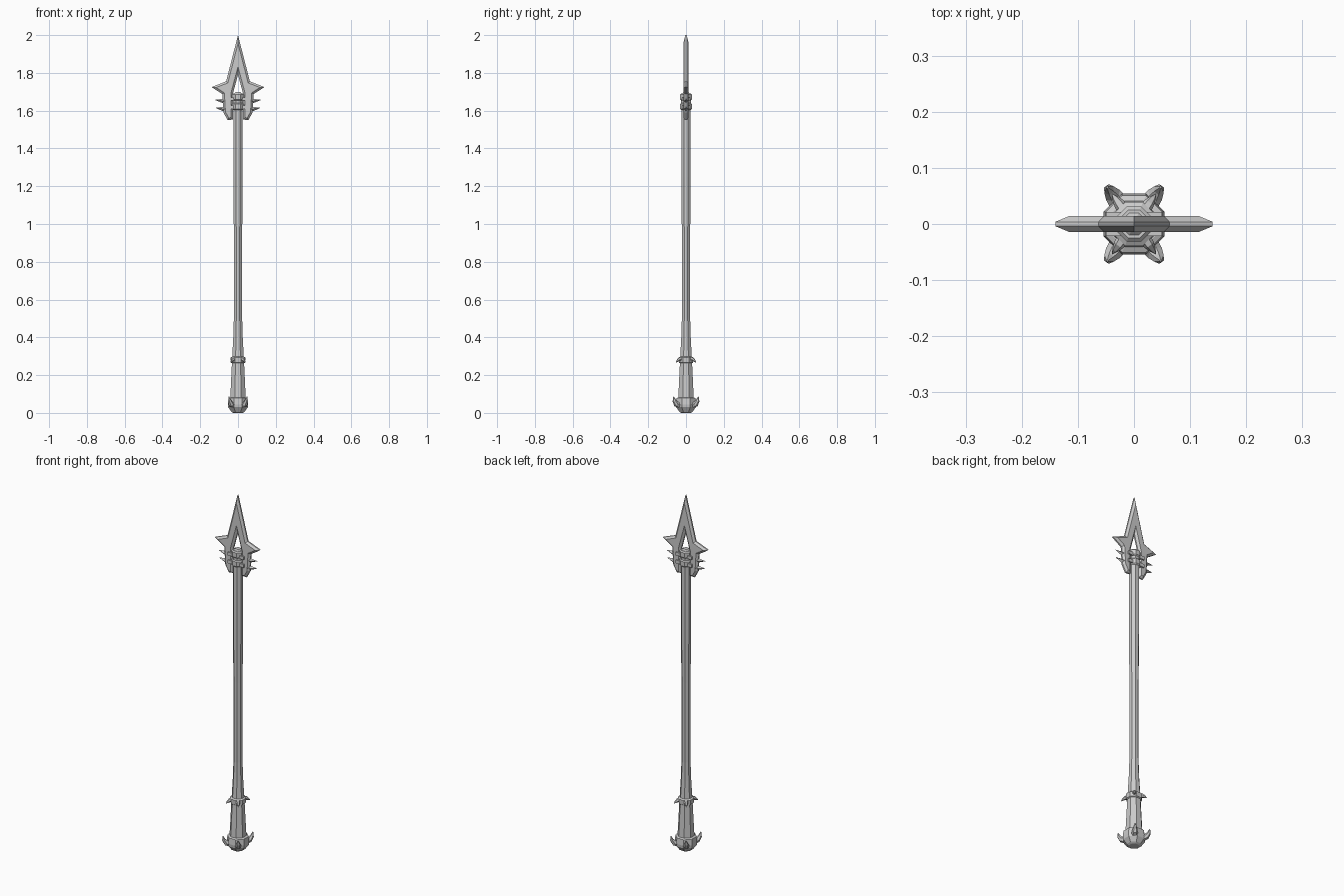
import bpy, bmesh, math
from mathutils import Vector

if "Cube" in bpy.data.objects:
    bpy.data.objects.remove(bpy.data.objects["Cube"])


def finish(name, bm):
    bmesh.ops.recalc_face_normals(bm, faces=bm.faces)
    me = bpy.data.meshes.new(name)
    bm.to_mesh(me)
    bm.free()
    ob = bpy.data.objects.new(name, me)
    bpy.context.collection.objects.link(ob)
    return ob


def skin(bm, rings):
    """Join equal-sized point rings into a closed tube."""
    vs = [[bm.verts.new(p) for p in r] for r in rings]
    n = len(vs[0])
    for a, b in zip(vs, vs[1:]):
        for i in range(n):
            bm.faces.new((a[i], a[(i + 1) % n], b[(i + 1) % n], b[i]))
    bm.faces.new(vs[0])
    bm.faces.new(vs[-1])


def turned(name, profile, sides=8):
    """Faceted lathe from (radius, z) pairs; radius is across the flats."""
    bm = bmesh.new()
    k = 1 / math.cos(math.pi / sides)
    skin(bm, [[(r * k * math.cos((i + .5) * math.tau / sides),
                r * k * math.sin((i + .5) * math.tau / sides), z)
               for i in range(sides)] for r, z in profile])
    return finish(name, bm)


def claw(name, path, angle, sides=6):
    """Tapered claw from (distance, z, radius) stations, turned to angle."""
    bm = bmesh.new()
    out = Vector((math.cos(angle), math.sin(angle), 0))
    side = Vector((-out.y, out.x, 0))
    up = Vector((0, 0, 1))
    rings = []
    for i, (d, z, r) in enumerate(path):
        p, q = path[max(i - 1, 0)], path[min(i + 1, len(path) - 1)]
        t = (out * (q[0] - p[0]) + up * (q[1] - p[1])).normalized()
        nrm = side.cross(t)
        rings.append([out * d + up * z + r * (math.cos(a) * side + math.sin(a) * nrm)
                      for a in (j * math.tau / sides for j in range(sides))])
    skin(bm, rings)
    return finish(name, bm)


def bevelled_plate(name, outline, rim, half, inset):
    """Flat plate in the xz plane with chamfered edges on both faces."""
    bm = bmesh.new()
    f = bm.faces.new([bm.verts.new((x, -rim, z)) for x, z in outline])
    ext = bmesh.ops.extrude_face_region(bm, geom=[f], use_keep_orig=True)
    bmesh.ops.translate(bm, vec=(0, 2 * rim, 0),
                        verts=[v for v in ext['geom'] if isinstance(v, bmesh.types.BMVert)])
    bmesh.ops.recalc_face_normals(bm, faces=bm.faces)
    for s in (-1, 1):
        cap = [g for g in bm.faces if g.normal.y * s > .9]
        bmesh.ops.inset_region(bm, faces=cap, thickness=inset, use_even_offset=True)
        for v in {v for g in cap for v in g.verts}:
            v.co.y = s * half
    return finish(name, bm)


# Shaft with flared grip
turned("shaft", [(.042, .06), (.038, .14), (.032, .27), (.025, .40), (.022, .50),
                 (.022, .95), (.025, 1.25), (.025, 1.62)])

# Pommel and lower grip collar
turned("pommel", [(.025, 0), (.035, .006), (.052, .03), (.054, .045), (.051, .078), (.042, .082)])
turned("grip_collar", [(.031, .262), (.038, .267), (.039, .293), (.031, .298)])

# Head socket and its binding rings
turned("socket", [(.025, 1.59), (.026, 1.675), (.023, 1.688), (.013, 1.698)])
for i, z in enumerate((1.672, 1.622)):
    turned(f"binding_ring_{i}", [(.025, z - .019), (.031, z - .013),
                                 (.031, z + .013), (.025, z + .019)])

# Forked blade with a barb on each side
half = [(.063, 1.755), (.14, 1.725), (.083, 1.688), (.077, 1.59), (.055, 1.55),
        (.027, 1.553), (.027, 1.69)]
outline = [(0, 2)] + half + [(0, 1.79)] + [(-x, z) for x, z in reversed(half)]
bevelled_plate("blade", outline, .004, .014, .011)

# Small barbs and clamps along the fork legs
for s, side in ((1, "right"), (-1, "left")):
    ang = 0 if s > 0 else math.pi
    for i, (z, tip) in enumerate(((1.654, .12), (1.612, .117))):
        claw(f"{side}_barb_{i}", [(.06, z - .004, .014), (.085, z - .002, .010),
                                  (tip, z + .003, .001)], ang, 4)
    for i, z in enumerate((1.662, 1.618)):
        bm = bmesh.new()
        bmesh.ops.create_cube(bm, size=1)
        for v in bm.verts:
            v.co = (s * .035 + v.co.x * .03, v.co.y * .042, z + v.co.z * .018)
        finish(f"{side}_clamp_{i}", bm)

# Four claws on the pommel and four on the grip collar
for i, sx in enumerate((1, -1)):
    for j, sy in enumerate((1, -1)):
        a = math.atan2(.066 * sy, .048 * sx)
        claw(f"pommel_claw_{i}{j}", [(.045, .043, .018), (.064, .047, .015),
                                     (.076, .064, .010), (.081, .086, .002)], a)
        claw(f"collar_claw_{i}{j}", [(.03, .285, .012), (.045, .283, .010),
                                     (.056, .276, .006), (.066, .267, .001)], a)
